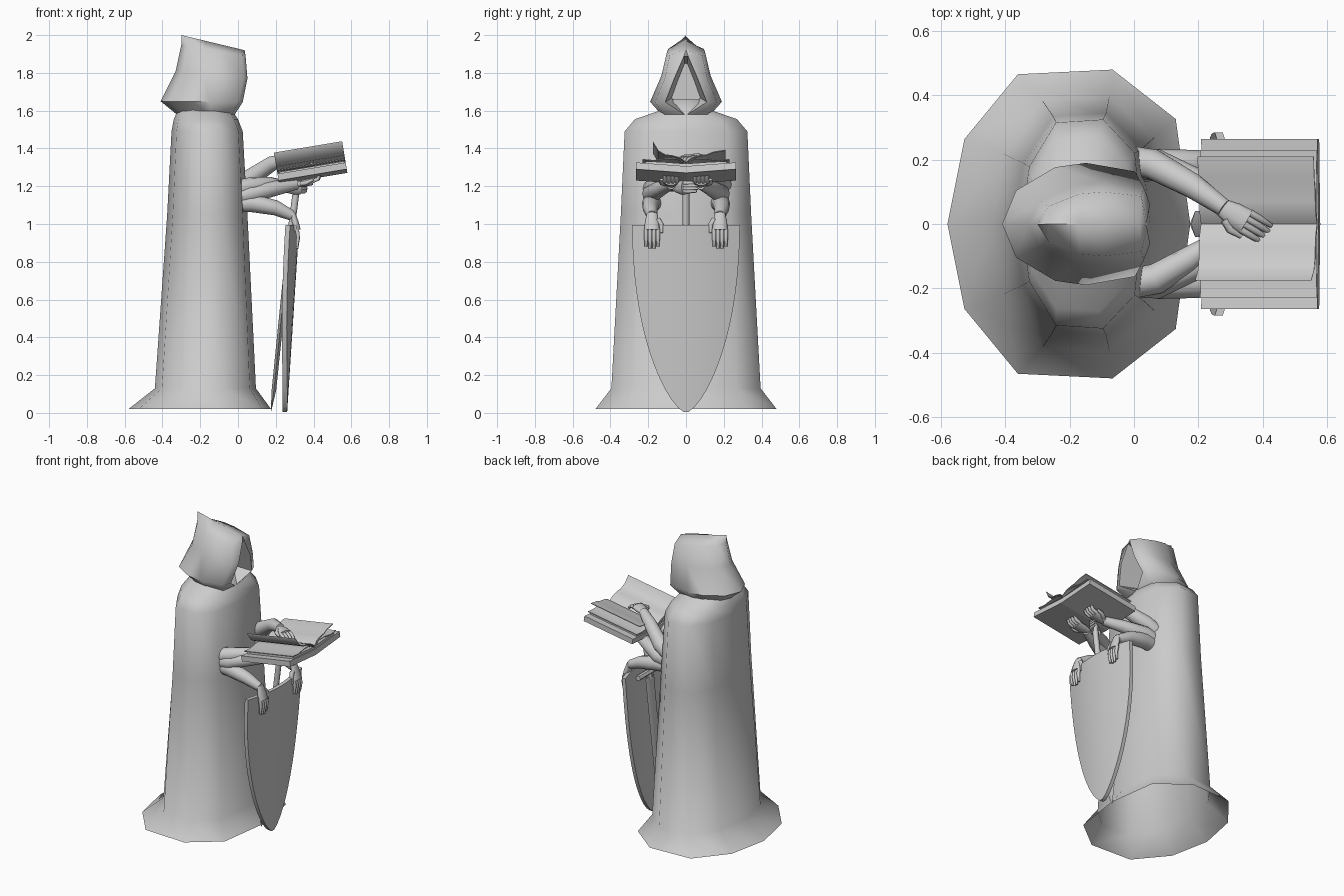
import bpy, bmesh, math
from mathutils import Vector

cube = bpy.data.objects.get("Cube")
if cube:
    bpy.data.objects.remove(cube, do_unlink=True)

stone = bpy.data.materials.new("grey stone")
stone.use_nodes = True
GREY = (0.6, 0.6, 0.6, 1)
stone.diffuse_color = GREY
stone.node_tree.nodes["Principled BSDF"].inputs["Base Color"].default_value = GREY


def make(name, lofts, angle=40):
    """Each loft is (rings, closed, cap_start, cap_end)."""
    bm = bmesh.new()
    for rings, closed, cap_start, cap_end in lofts:
        rows = [[bm.verts.new(p) for p in ring] for ring in rings]
        n = len(rows[0])
        for a, b in zip(rows, rows[1:]):
            for i in range(n if closed else n - 1):
                j = (i + 1) % n
                bm.faces.new((a[i], a[j], b[j], b[i]))
        if cap_start:
            bm.faces.new(rows[0][::-1])
        if cap_end:
            bm.faces.new(rows[-1])
    bmesh.ops.remove_doubles(bm, verts=bm.verts, dist=0.0005)
    bmesh.ops.recalc_face_normals(bm, faces=bm.faces)
    mesh = bpy.data.meshes.new(name)
    bm.to_mesh(mesh)
    bm.free()
    mesh.materials.append(stone)
    mesh.shade_smooth()
    mesh.set_sharp_from_angle(angle=math.radians(angle))
    obj = bpy.data.objects.new(name, mesh)
    bpy.context.collection.objects.link(obj)


def tube(points, radii, sides=8, flat=1.0, side=(0, 1, 0)):
    """Loft of round or flattened rings along a path."""
    pts = [Vector(p) for p in points]
    rings = []
    for i, (p, r) in enumerate(zip(pts, radii)):
        d = (pts[min(i + 1, len(pts) - 1)] - pts[max(i - 1, 0)]).normalized()
        across = Vector(side)
        across = (across - d * across.dot(d)).normalized()
        up = d.cross(across)
        rings.append([p + across * r * math.cos(k * math.tau / sides)
                      + up * r * flat * math.sin(k * math.tau / sides)
                      for k in range(sides)])
    return rings, True, True, True


def mirrored(half):
    """Back-to-front half outline to a full outline."""
    return [(x, -y, z) for x, y, z in half[::-1]] + half[1:]


# Robe with flared hem and rounded shoulders, open underneath
OUTLINE = [(-1, 0), (-.86, .55), (-.42, .97), (.36, 1), (.88, .68), (1, 0)]
robe_rings = []
for z, back, front, width in [(.02, -.58, .175, .48), (.13, -.44, .095, .395),
                              (1.05, -.375, .05, .345), (1.49, -.352, .025, .325),
                              (1.555, -.34, 0, .27), (1.6, -.32, -.03, .14),
                              (1.66, -.28, -.08, .08)]:
    mid, half = (back + front) / 2, (front - back) / 2
    robe_rings.append(mirrored([(mid + a * half, b * width, z) for a, b in OUTLINE])[1:])
make("robe", [(robe_rings, True, False, True)], 55)

# Hood: open shell plus the hollow behind its opening
LEVELS = [(-.33, -.02, .13, 0, 1.585, 1.575), (-.41, .025, .19, .11, 1.65, 1.645),
          (-.33, .05, .13, .062, 1.81, 1.77), (-.3, .04, .1, .01, 1.95, 1.89),
          (-.3, .035, 0, 0, 2, 1.92)]
SHELL = [(0, 0), (.1, .55), (.38, .93), (.6, 1), (.95, .86)]
hood_rows, rim = [], []
for back, front, width, gap, z_back, z_front in LEVELS:
    half = [(back + t * (front - back), w * width, z_back + t * (z_front - z_back))
            for t, w in SHELL]
    half.append((front, gap, z_front))
    hood_rows.append(mirrored(half))
    rim.append(half[-1])
rim = rim[:-1] + [(x, -y, z) for x, y, z in rim[-2:0:-1]]
deep = [(-.14, y * .7, 1.73 + (z - 1.73) * .75) for x, y, z in rim]
make("hood", [(hood_rows, False, False, False), ([rim, deep], True, False, True)], 62)

# Curved shield, pointed at the foot
ROWS, COLS = 14, 10
front_rows, back_rows = [], []
for i in range(ROWS + 1):
    z = .005 + .99 * (i / ROWS) ** 1.4
    w = .285 * math.sin(math.pi / 2 * z ** .66)
    row = []
    for j in range(COLS + 1):
        y = w * (2 * j / COLS - 1)
        row.append((.26 + .065 * z - .6 * y * y, y, z))
    front_rows.append(row)
    back_rows.append([(x - .025, y, z) for x, y, z in row])
make("shield", [([f + b[::-1] for f, b in zip(front_rows, back_rows)], True, True, True)])

# Sword standing behind the shield
make("sword_blade", [tube([(.175, 0, .01), (.19, 0, .12), (.27, 0, .9)],
                          [.004, .04, .045], 4, .3)])
make("sword_grip", [tube([(.27, 0, .88), (.31, 0, 1.19)], [.018, .018])], 60)
make("sword_guard", [tube([(.272, -.12, .93), (.272, .12, .93)],
                          [.018, .018], 6, 1, (1, 0, 0))])
make("sword_pommel", [tube([(.31, 0, 1.18), (.313, 0, 1.2), (.316, 0, 1.22)],
                           [.015, .024, .015])], 60)

# Open book, tilted up away from the figure
TILT = .165


def on_book(u, y, z):
    return (.392 + u * math.cos(TILT) - z * math.sin(TILT), y,
            1.28 + u * math.sin(TILT) + z * math.cos(TILT))


def sheet(name, line, thick, length=.183):
    ring = line + [(y, z + thick) for y, z in line[::-1]]
    make(name, [([[on_book(u, y, z) for y, z in ring] for u in (-length, length)],
                 True, True, True)], 35)


for s, label, lift, reach in [(-1, "right", .125, .175), (1, "left", .08, .21)]:
    sheet("book_cover_" + label, [(0, -.04), (s * .265, -.02)], .036)
    sheet("page_block_" + label, [(0, -.006), (s * .1, .002), (s * .215, .008)], .016, .175)
    sheet("lower_page_" + label,
          [(0, .008), (s * .05, .034), (s * .11, .034), (s * .17, .024), (s * .23, .03)], .005)
    sheet("upper_page_" + label,
          [(0, .015), (s * .03, .038), (s * .07, .05), (s * .11, .055),
           (s * .145, .06 + lift * .12), (s * reach, lift)], .005)


def hand(name, wrist, forward, curl, side):
    """Flattened palm, four bent fingers and a thumb."""
    w, f, c, s = (Vector(v) for v in (wrist, forward, curl, side))
    f.normalize()
    c.normalize()
    parts = [tube([w - f * .02, w + f * .03, w + f * .075], [.027, .038, .04], 10, .5, side)]
    for k in (-1.5, -.5, .5, 1.5):
        base = w + f * .07 + s * k * .021
        reach = 1 - abs(k) * .1
        bend = base + (f * .04 + c * .008) * reach
        parts.append(tube([base, bend, bend + (f * .022 + c * .04) * reach],
                          [.012, .011, .007], 6, 1, side))
    thumb = w + f * .015 - s * .03
    parts.append(tube([thumb, thumb + f * .03 - s * .02, thumb + f * .065 - s * .02 + c * .01],
                      [.015, .013, .008], 6, 1, side))
    make(name, parts, 65)


def arm(name, path):
    make(name + "_arm", [tube(path, [.046, .048, .04, .028], 12)], 60)


for s, label in [(-1, "right"), (1, "left")]:
    # Lower pair resting on the shield
    arm("shield_" + label, [(-.03, s * .17, 1.11), (.08, s * .185, 1.11),
                            (.2, s * .19, 1.085), (.285, s * .18, 1.045)])
    hand("shield_hand_" + label, (.295, s * .18, 1.04), (.25, 0, -1), (-.3, 0, -1), (0, s, 0))
    # Middle pair carrying the book from below
    arm("book_" + label, [(-.03, s * .18, 1.14), (.07, s * .185, 1.16),
                          (.2, s * .13, 1.19), (.31, s * .08, 1.21)])
    hand("book_hand_" + label, (.32, s * .08, 1.21), (1, 0, .2), (0, 0, 1), (0, -s, 0))

# Upper left arm reaching onto the open page, upper right arm to the sword
arm("reading", [(-.03, .2, 1.19), (.06, .185, 1.24), (.18, .12, 1.32), (.28, .05, 1.35)])
hand("reading_hand", (.285, .045, 1.35), (.85, -.5, 0), (.3, -.2, -.5), (.5, .8, 0))
arm("sword", [(-.03, -.19, 1.18), (.07, -.17, 1.2), (.17, -.11, 1.21), (.255, -.055, 1.2)])
hand("sword_hand", (.265, -.045, 1.195), (.85, .5, 0), (-.3, 1, 0), (0, 0, -.7))
